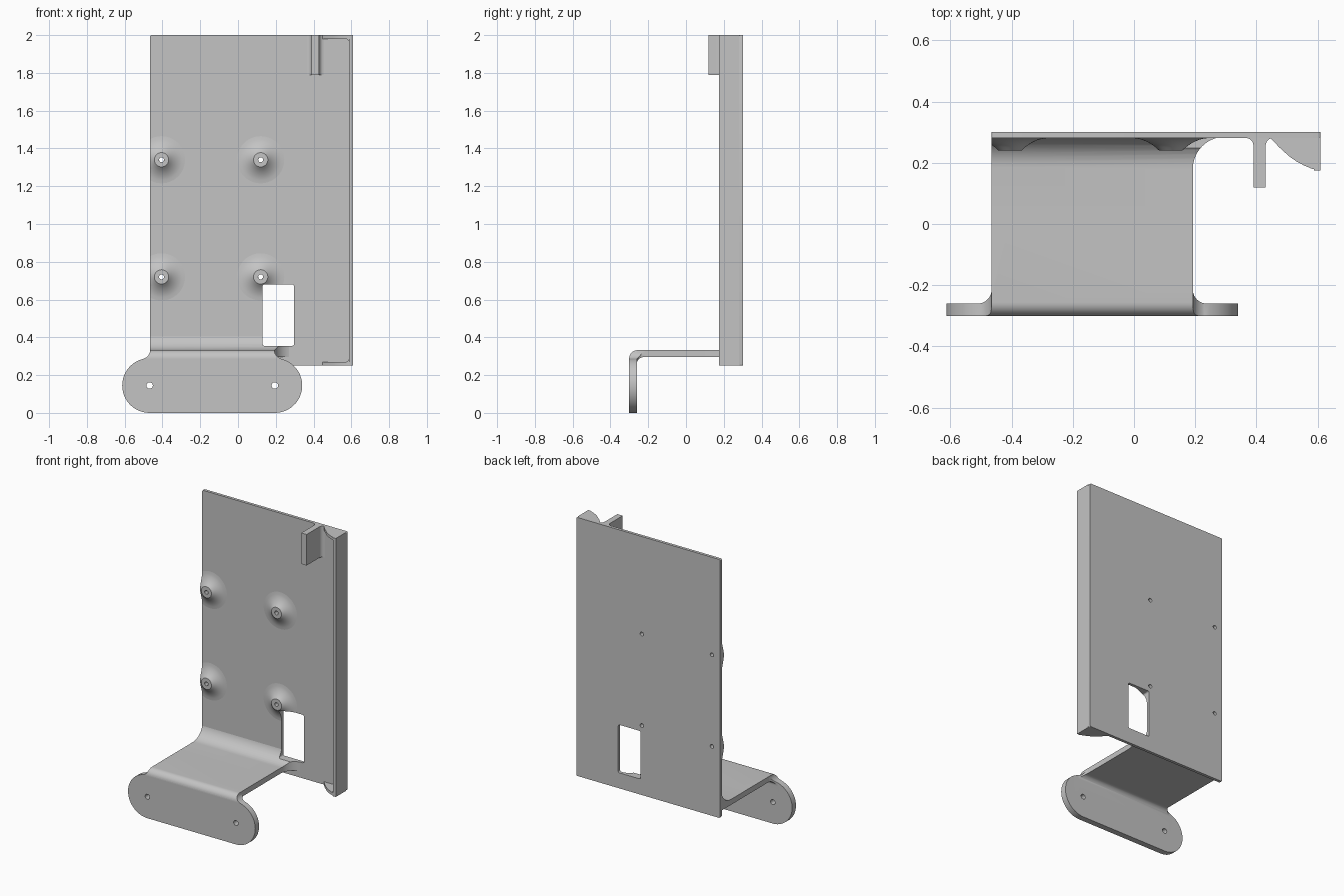
import bpy, bmesh, math

cube = bpy.data.objects.get("Cube")
if cube:
    bpy.data.objects.remove(cube, do_unlink=True)

grey = bpy.data.materials.new("plain_grey")
grey.use_nodes = True
COLOUR = (0.55, 0.55, 0.55, 1)
grey.diffuse_color = COLOUR
grey.node_tree.nodes["Principled BSDF"].inputs["Base Color"].default_value = COLOUR

# Main dimensions
LEFT, RIGHT = -0.465, 0.61
BOTTOM, TOP = 0.25, 2.0
FACE, BACK = 0.281, 0.301
MID = -0.1365            # mirror line of the foot and shelf
FRONT = -0.301


def finish(name, bm):
    bmesh.ops.recalc_face_normals(bm, faces=bm.faces)
    mesh = bpy.data.meshes.new(name)
    bm.to_mesh(mesh)
    bm.free()
    obj = bpy.data.objects.new(name, mesh)
    bpy.context.collection.objects.link(obj)
    mesh.materials.append(grey)
    return obj


def prism(name, outline, axis, lo, hi):
    """Extrude a 2D outline along one axis."""
    place = {"x": lambda a, b, t: (t, a, b),
             "y": lambda a, b, t: (a, t, b),
             "z": lambda a, b, t: (a, b, t)}[axis]
    bm = bmesh.new()
    rings = [[bm.verts.new(place(a, b, t)) for a, b in outline] for t in (lo, hi)]
    bm.faces.new(rings[0])
    bm.faces.new(rings[1])
    n = len(outline)
    for i in range(n):
        j = (i + 1) % n
        bm.faces.new((rings[0][i], rings[0][j], rings[1][j], rings[1][i]))
    return finish(name, bm)


def arc(cx, cy, r, start, end, steps=10):
    angles = [math.radians(start + (end - start) * i / steps) for i in range(steps + 1)]
    return [(cx + r * math.cos(a), cy + r * math.sin(a)) for a in angles]


def rect(x0, x1, y0, y1, r=0.0):
    if not r:
        return [(x0, y0), (x1, y0), (x1, y1), (x0, y1)]
    return (arc(x0 + r, y0 + r, r, 180, 270, 4) + arc(x1 - r, y0 + r, r, 270, 360, 4)
            + arc(x1 - r, y1 - r, r, 0, 90, 4) + arc(x0 + r, y1 - r, r, 90, 180, 4))


def mirrored(half):
    return half + [(2 * MID - a, b) for a, b in reversed(half)]


def combine(obj, tool, operation):
    """Apply a boolean and throw the tool away."""
    mod = obj.modifiers.new("cut", "BOOLEAN")
    mod.operation, mod.solver, mod.object = operation, "EXACT", tool
    bpy.context.view_layer.objects.active = obj
    bpy.ops.object.modifier_apply(modifier=mod.name)
    bpy.data.objects.remove(tool, do_unlink=True)


def cut_window(obj):
    combine(obj, prism("window_cutter", rect(0.13, 0.297, 0.355, 0.68, 0.01),
                       "y", 0, 0.4), "DIFFERENCE")


def hole(obj, x, z, r, y0, y1):
    combine(obj, prism("hole_cutter", arc(x, z, r, 0, 345, 23), "y", y0, y1), "DIFFERENCE")


def lathe_y(name, x, z, profile, steps=48):
    """Spin a closed (radius, y) profile round an axis parallel to y."""
    bm = bmesh.new()
    verts = [bm.verts.new((x + r, y, z)) for r, y in profile]
    edges = [bm.edges.new((v, verts[i - 1])) for i, v in enumerate(verts)]
    bmesh.ops.spin(bm, geom=verts + edges, cent=(x, 0, z), axis=(0, 1, 0),
                   angle=math.tau, steps=steps)
    bmesh.ops.remove_doubles(bm, verts=bm.verts, dist=1e-5)
    return finish(name, bm)


parts = []

# Back plate with window and screw holes
plate = prism("back_plate", rect(LEFT, RIGHT, BOTTOM, TOP, 0.008), "y", FACE, BACK)
cut_window(plate)
parts.append(plate)

# Stand-off bosses with flared skirts, trimmed at the plate edge and window
skirt = [(0.013, 0.24), (0.038, 0.24), (0.05, 0.251), (0.062, 0.26), (0.076, 0.268),
         (0.092, 0.275), (0.108, 0.279), (0.125, FACE), (0.125, 0.284), (0.013, 0.284)]
for side, x in (("right", -0.405), ("left", 0.12)):
    for level, z in (("lower", 0.72), ("upper", 1.34)):
        boss = lathe_y(f"{level}_{side}_boss", x, z, skirt)
        if side == "right":
            combine(boss, prism("edge_cutter", rect(-1, LEFT, 0, 2), "y", 0, 1), "DIFFERENCE")
        elif level == "lower":
            cut_window(boss)
        hole(plate, x, z, 0.013, 0.2, 0.4)
        parts.append(boss)

# Side wall with curved end gussets
parts.append(prism("side_wall", rect(0.588, RIGHT, 0.175, FACE + 0.002), "z", BOTTOM, TOP))
gusset = [(0.445, 0.283), (0.449, 0.277), (0.475, 0.25), (0.507, 0.221), (0.53, 0.205),
          (0.556, 0.191), (0.58, 0.181), (0.6, 0.176), (0.6, 0.283)]
parts.append(prism("top_gusset", gusset, "z", TOP - 0.02, TOP))
parts.append(prism("bottom_gusset", gusset, "z", BOTTOM, BOTTOM + 0.02))
# Rounded inner corners between wall and gussets
for name, z, turn in (("top", TOP - 0.02, 1), ("bottom", BOTTOM + 0.02, -1)):
    r = 0.02
    corner = [(0.59, z)] + arc(0.588 - r, z - turn * r, r, 0, turn * 90, 6)
    parts.append(prism(name + "_corner_fillet", corner, "y", 0.186, FACE))

# Upright tab with filleted root
tab = ([(0.39, 0.12)] + arc(0.365, 0.256, 0.025, 0, 90, 6) + [(0.365, 0.284), (0.455, 0.284)]
       + arc(0.455, 0.256, 0.025, 90, 180, 6) + [(0.43, 0.12)])
parts.append(prism("upper_tab", tab, "z", 1.79, TOP))

# Shelf and foot: bent side profile trimmed by plan and front outlines
side_profile = ([(FRONT, 0)] + arc(FRONT + 0.045, 0.287, 0.045, 180, 90)
                + arc(0.185, 0.432, 0.1, -90, 0)
                + [(0.285, 0.295)] + arc(-0.225, 0.26, 0.035, 90, 180) + [(-0.26, 0)])
front_plan = mirrored([(-0.7, -0.4), (-0.7, -0.26)]
                      + arc(LEFT - 0.046, -0.214, 0.046, -90, 0) + [(LEFT, 0.02)])
rear_plan = ([(LEFT, 0), (2 * MID - LEFT, 0)]
             + arc(0.297, 0.18, 0.105, 180, 90) + [(LEFT, 0.285)])
foot_outline = mirrored(arc(-0.468, 0.145, 0.145, 270, 104.2, 24)
                        + arc(LEFT - 0.051, 0.335, 0.051, -75.8, 0))

bracket = prism("shelf_and_foot", side_profile, "x", -0.8, 0.8)
combine(bracket, prism("plan_tool", front_plan, "z", -0.1, 0.6), "INTERSECT")
combine(bracket, prism("outline_tool", foot_outline, "y", -0.5, 0.5), "INTERSECT")
rear = prism("shelf_rear", side_profile, "x", -0.8, 0.8)
combine(rear, prism("plan_tool", rear_plan, "z", -0.1, 0.6), "INTERSECT")
combine(bracket, rear, "UNION")
cut_window(bracket)
for x in (-0.468, 0.195):
    hole(bracket, x, 0.145, 0.017, -0.4, -0.2)
parts.append(bracket)

# Smooth the curved faces, keep the edges crisp
bpy.ops.object.select_all(action="DESELECT")
for obj in parts:
    obj.select_set(True)
bpy.context.view_layer.objects.active = plate
bpy.ops.object.shade_smooth_by_angle(angle=math.radians(30))
